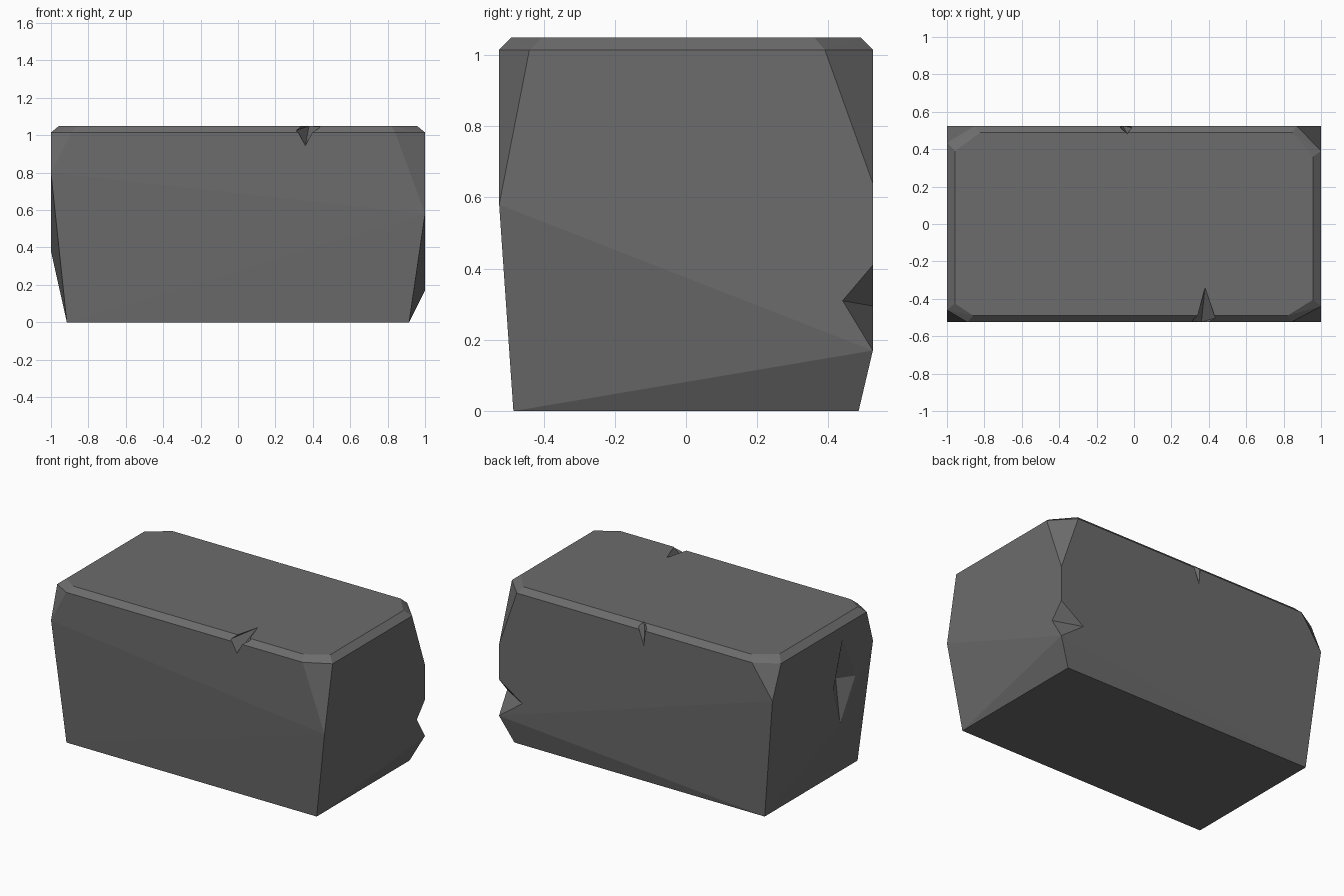
import bpy, bmesh

if "Cube" in bpy.data.objects:
    bpy.data.objects.remove(bpy.data.objects["Cube"])

stone = bpy.data.materials.new("stone grey")
stone.diffuse_color = (0.15, 0.15, 0.15, 1)
stone.use_nodes = True
stone.node_tree.nodes["Principled BSDF"].inputs["Base Color"].default_value = stone.diffuse_color

def hull(name, pts):
    """Object wrapped as a convex solid around a few points."""
    bm = bmesh.new()
    for p in pts:
        bm.verts.new(p)
    res = bmesh.ops.convex_hull(bm, input=bm.verts[:])
    loose = [v for v in bm.verts if not v.link_faces]
    bmesh.ops.delete(bm, geom=loose, context='VERTS')
    bmesh.ops.dissolve_limit(bm, angle_limit=0.005, verts=bm.verts[:], edges=bm.edges[:])
    bmesh.ops.recalc_face_normals(bm, faces=bm.faces[:])
    me = bpy.data.meshes.new(name)
    bm.to_mesh(me)
    bm.free()
    ob = bpy.data.objects.new(name, me)
    bpy.context.collection.objects.link(ob)
    me.materials.append(stone)
    return ob

# Block: per corner sx, sy, broken-corner height, x and y of the rim cut, x and y of the top cut
corners = [
    (-1, -1, 0.80, 0.89, 0.46, 0.86, 0.425),
    (1, -1, 0.58, 0.84, 0.44, 0.82, 0.405),
    (1, 1, 0.64, 0.87, 0.39, 0.845, 0.36),
    (-1, 1, 0.80, 0.85, 0.435, 0.82, 0.39),
]
pts = [(1, 0.525, 0.17), (-1, -0.18, 0.38)]      # bulges of the tapered base
for sx, sy, z, rx, ry, tx, ty in corners:
    pts += [
        (sx * 0.915, sy * 0.485, 0),
        (sx, sy * 0.525, z),
        (sx * rx, sy * 0.525, 1.015), (sx, sy * ry, 1.015),
        (sx * tx, sy * 0.49, 1.05), (sx * 0.957, sy * ty, 1.05),
    ]
block = hull("stone_block", pts)

# Chips: edge points, tips and an apex outside the block
chips = {
    "front_chip": [(0.36, -0.525, 0.945), (0.38, -0.34, 1.05), (0.31, -0.52, 1.025),
                   (0.44, -0.50, 1.045), (0.375, -0.60, 1.12)],
    "back_chip": [(-0.06, 0.525, 0.914), (-0.035, 0.48, 1.05), (-0.075, 0.515, 1.03),
                  (-0.01, 0.515, 1.03), (-0.045, 0.58, 1.10)],
    "right_chip": [(1, 0.44, 0.31), (0.83, 0.525, 0.295), (1, 0.525, 0.17),
                   (1, 0.525, 0.41), (1.1, 0.62, 0.30)],
    "left_dent": [(-1, -0.18, 0.38), (-1, -0.21, 0.94), (-1, -0.34, 0.64),
                  (-1, -0.11, 0.63), (-0.94, -0.22, 0.65), (-1.1, -0.22, 0.65)],
}
for name, cp in chips.items():
    cutter = hull(name, cp)
    cutter.hide_render = True
    mod = block.modifiers.new(name, 'BOOLEAN')
    mod.operation = 'DIFFERENCE'
    mod.solver = 'EXACT'
    mod.object = cutter

# Apply the chips and remove the cutters
bpy.context.view_layer.update()
dg = bpy.context.evaluated_depsgraph_get()
final = bpy.data.meshes.new_from_object(block.evaluated_get(dg))
block.modifiers.clear()
block.data = final
for name in chips:
    bpy.data.objects.remove(bpy.data.objects[name])
